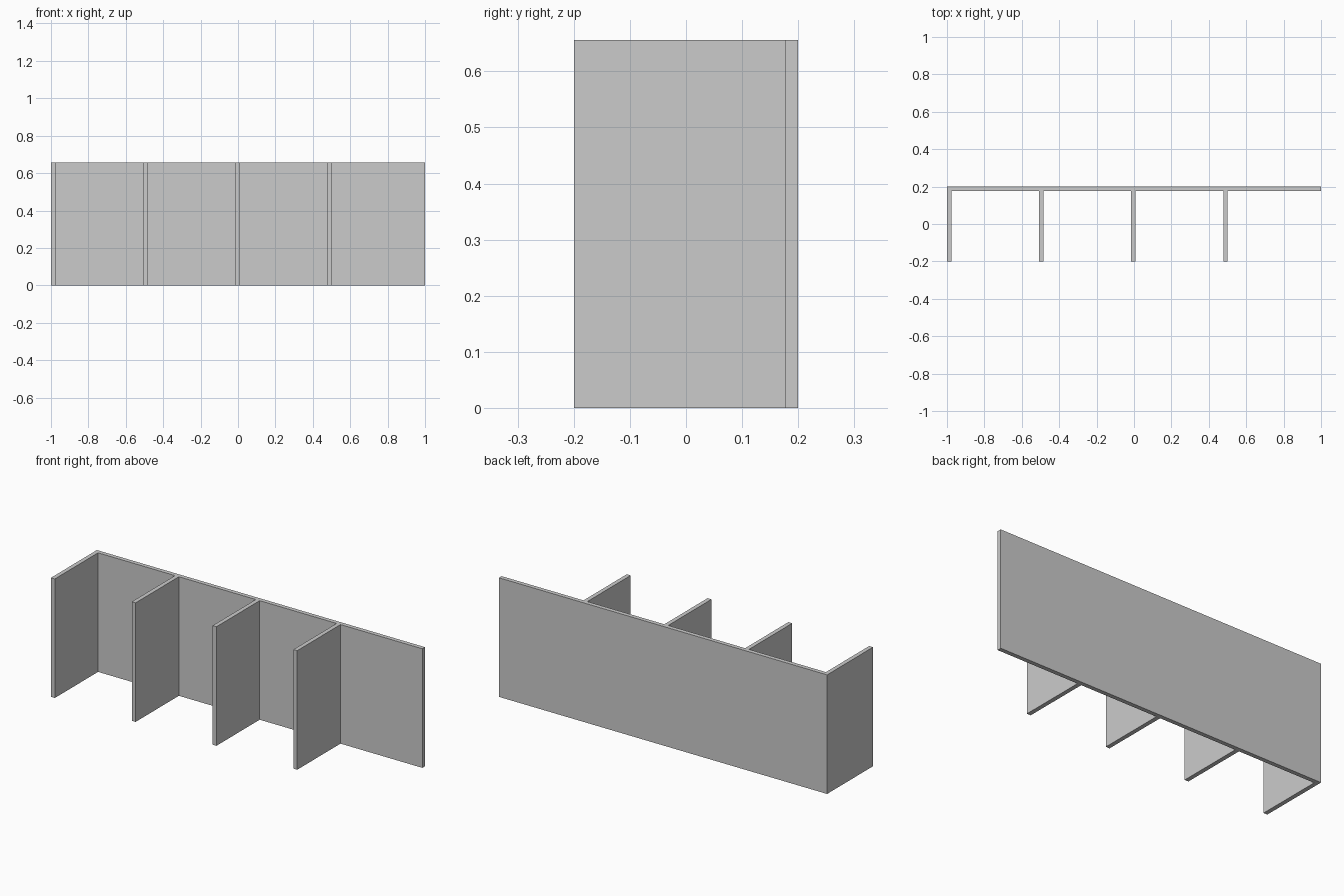
import bpy

if "Cube" in bpy.data.objects:
    bpy.data.objects.remove(bpy.data.objects["Cube"])

T = 0.0235      # board thickness
H = 0.656       # height
W, D = 2.0, 0.4 # overall width and depth


def board(name, x0, x1, y0, y1):
    """Upright flat board standing on the floor."""
    bpy.ops.mesh.primitive_cube_add(size=1, location=((x0 + x1) / 2, (y0 + y1) / 2, H / 2))
    ob = bpy.context.object
    ob.name = name
    ob.scale = (x1 - x0, y1 - y0, H)
    bpy.ops.object.transform_apply(location=False, rotation=False, scale=True)
    return ob


# Long back panel
board("back_panel", -W / 2, W / 2, D / 2 - T, D / 2)

# Evenly spaced dividers, first flush with the left end, right end open
for i in range(4):
    x = -W / 2 + i * 0.4925
    board(f"divider_{i + 1}", x, x + T, -D / 2, D / 2 - T)
